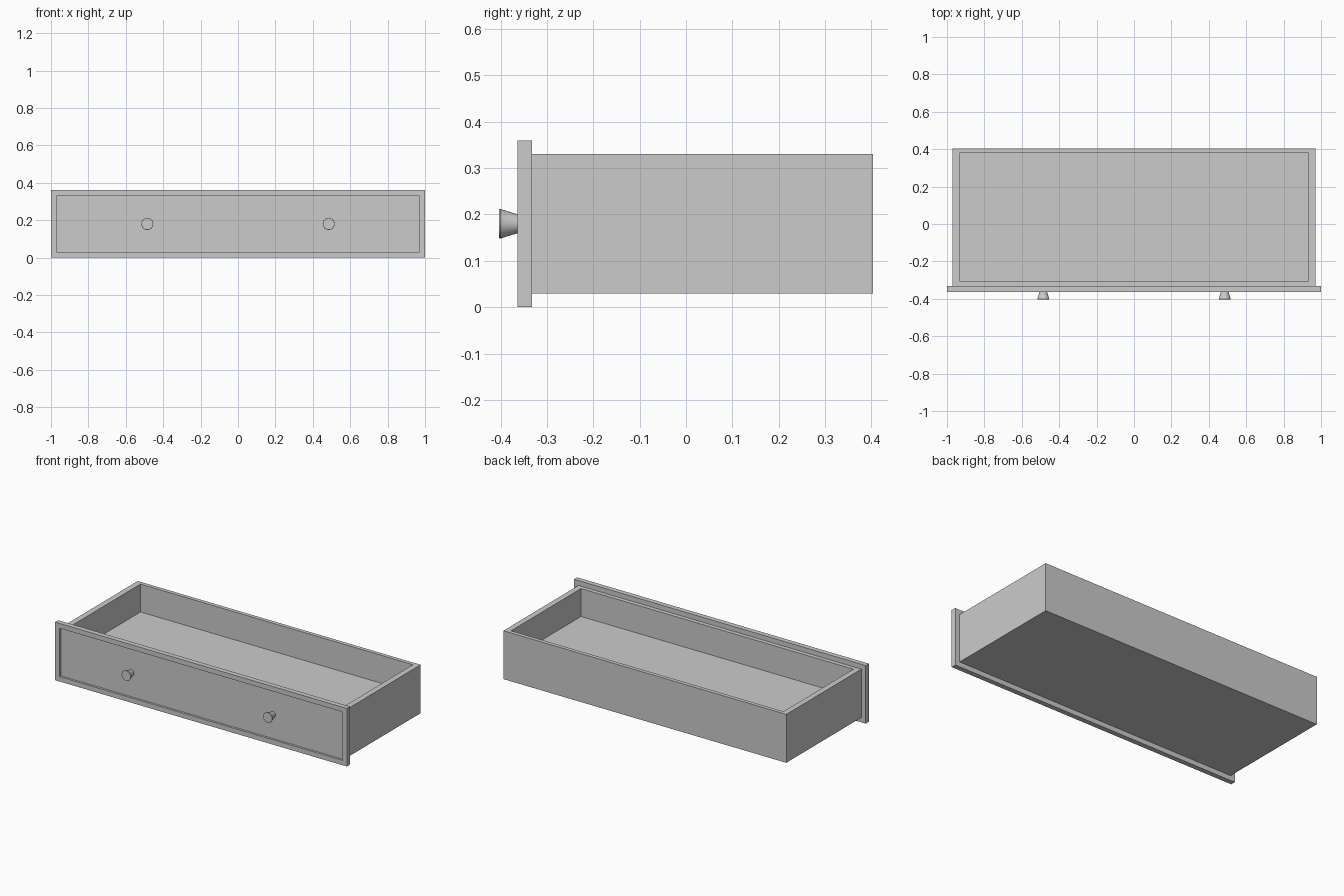
import bpy
import bmesh
import math
from mathutils import Vector, Matrix

default_cube = bpy.data.objects.get("Cube")
if default_cube:
    bpy.data.objects.remove(default_cube)

grey = bpy.data.materials.new("plain grey")
grey.use_nodes = True
grey.diffuse_color = (0.6, 0.6, 0.6, 1)
grey.node_tree.nodes["Principled BSDF"].inputs["Base Color"].default_value = (0.6, 0.6, 0.6, 1)


def add_object(name, bm):
    bmesh.ops.recalc_face_normals(bm, faces=bm.faces)
    mesh = bpy.data.meshes.new(name)
    bm.to_mesh(mesh)
    bm.free()
    mesh.materials.append(grey)
    obj = bpy.data.objects.new(name, mesh)
    bpy.context.collection.objects.link(obj)
    return obj


def pocketed_box(name, low, high, pocket_low, pocket_high, direction):
    """Box with a rectangular pocket sunk into the face that points along direction."""
    low, high = Vector(low), Vector(high)
    bm = bmesh.new()
    bmesh.ops.create_cube(bm, size=1)
    for v in bm.verts:
        v.co = Vector([high[i] if v.co[i] > 0 else low[i] for i in range(3)])
    bm.normal_update()
    face = max(bm.faces, key=lambda f: f.normal.dot(Vector(direction)))
    middle = face.calc_center_median()
    axis = max(range(3), key=lambda i: abs(direction[i]))
    # Rim first, then the sunken floor
    bmesh.ops.inset_region(bm, faces=[face], thickness=0.01)
    for v in face.verts:
        for i in range(3):
            if i != axis:
                v.co[i] = pocket_high[i] if v.co[i] > middle[i] else pocket_low[i]
    pocket = bmesh.ops.extrude_discrete_faces(bm, faces=[face])["faces"][0]
    for v in pocket.verts:
        v.co[axis] = pocket_low[axis] if direction[axis] > 0 else pocket_high[axis]
    return add_object(name, bm)


# Open tray and framed front panel
pocketed_box("drawer_tray", (-0.97, -0.332, 0.03), (0.97, 0.403, 0.33),
             (-0.934, -0.306, 0.157), (0.934, 0.379, 0.33), (0, 0, 1))
pocketed_box("front_panel", (-1, -0.363, 0), (1, -0.332, 0.36),
             (-0.97, -0.363, 0.03), (0.97, -0.35, 0.33), (0, -1, 0))


# Turned knob: radius and distance forward from the recessed panel
def knob(name, x):
    profile = [(0, 0), (0.018, 0), (0.021, 0.015), (0.031, 0.048), (0.032, 0.05),
               (0.031, 0.053), (0, 0.053)]
    bm = bmesh.new()
    verts = [bm.verts.new((r, 0, z)) for r, z in profile]
    edges = [bm.edges.new(pair) for pair in zip(verts, verts[1:])]
    bmesh.ops.spin(bm, geom=verts + edges, cent=(0, 0, 0), axis=(0, 0, 1),
                   angle=math.tau, steps=32)
    bmesh.ops.remove_doubles(bm, verts=bm.verts, dist=0.0001)
    bm.transform(Matrix.Translation((x, -0.35, 0.18)) @ Matrix.Rotation(math.pi / 2, 4, "X"))
    obj = add_object(name, bm)
    bpy.ops.object.select_all(action="DESELECT")
    obj.select_set(True)
    bpy.context.view_layer.objects.active = obj
    bpy.ops.object.shade_smooth_by_angle(angle=math.radians(35))


for side, x in (("left", 0.485), ("right", -0.485)):
    knob(side + "_knob", x)
